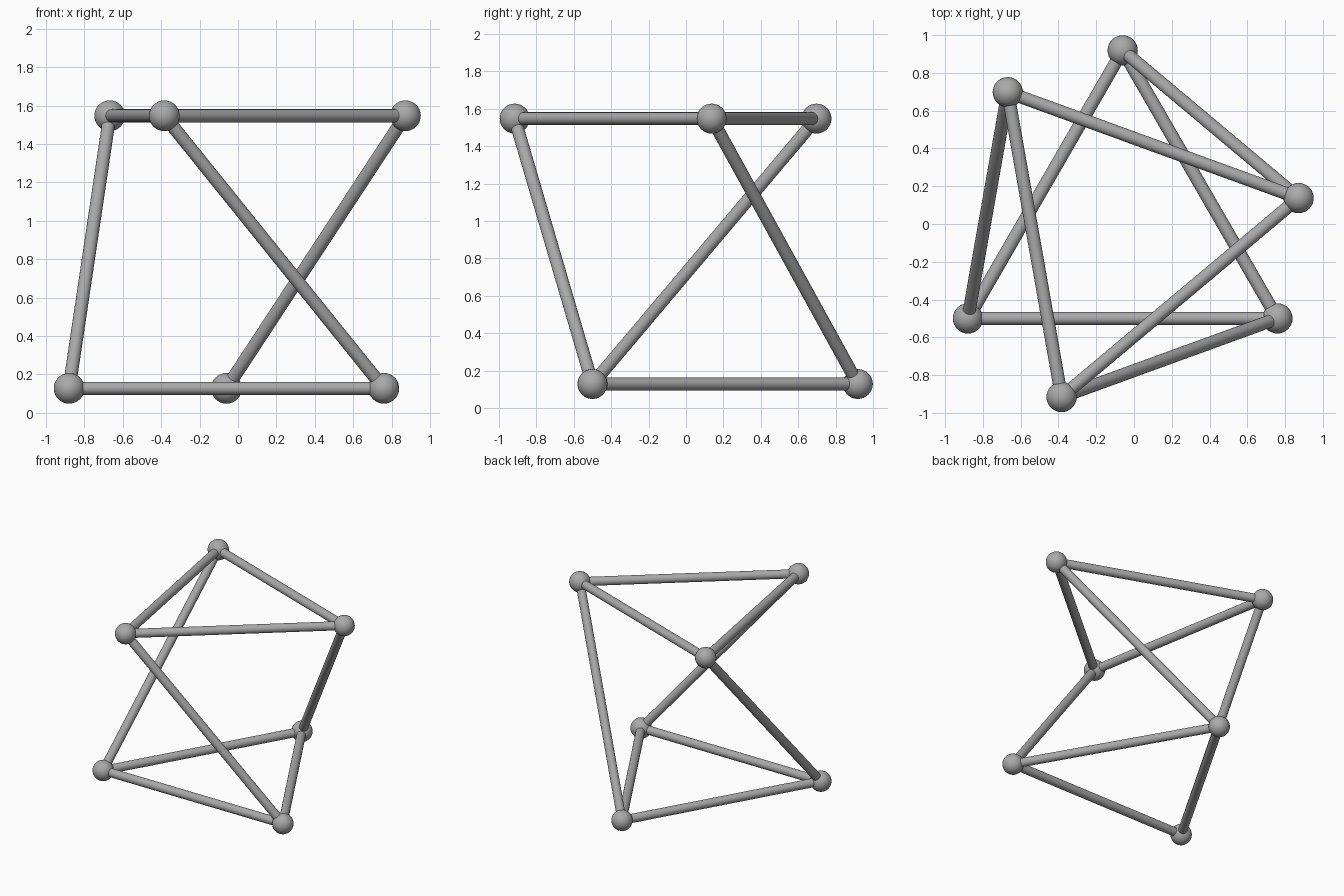
import bpy
from math import cos, sin, radians
from mathutils import Vector

cube = bpy.data.objects.get("Cube")
if cube:
    bpy.data.objects.remove(cube, do_unlink=True)

CENTRE = Vector((-0.06, -0.027, 0))
RING, BALL, ROD = 0.946, 0.08, 0.034
LOW, HIGH = 0.128, 1.547

grey = bpy.data.materials.new("grey")
grey.use_nodes = True
colour = (0.4, 0.4, 0.4, 1)
grey.diffuse_color = colour
grey.node_tree.nodes["Principled BSDF"].inputs["Base Color"].default_value = colour


def finish(name):
    obj = bpy.context.object
    obj.name = name
    obj.data.materials.append(grey)
    bpy.ops.object.shade_smooth_by_angle(angle=radians(40))


def triangle(start, z):
    """Three corners on a circle, a third of a turn apart."""
    angles = [radians(start + 120 * i) for i in range(3)]
    return [CENTRE + Vector((RING * cos(a), RING * sin(a), z)) for a in angles]


def ball(name, point):
    bpy.ops.mesh.primitive_uv_sphere_add(segments=32, ring_count=16,
                                         radius=BALL, location=point)
    finish(name)


def rod(name, a, b):
    span = b - a
    bpy.ops.mesh.primitive_cylinder_add(
        vertices=32, radius=ROD, depth=span.length, location=(a + b) / 2,
        rotation=span.to_track_quat('Z', 'Y').to_euler())
    finish(name)


# Twisted prism: bottom and top triangles joined by slanted struts
bottom = triangle(90, LOW)
top = triangle(10, HIGH)
for i in range(3):
    j = (i + 1) % 3
    ball(f"bottom_joint_{i + 1}", bottom[i])
    ball(f"top_joint_{i + 1}", top[i])
    rod(f"bottom_rod_{i + 1}", bottom[i], bottom[j])
    rod(f"top_rod_{i + 1}", top[i], top[j])
    rod(f"strut_{i + 1}", bottom[i], top[i])
